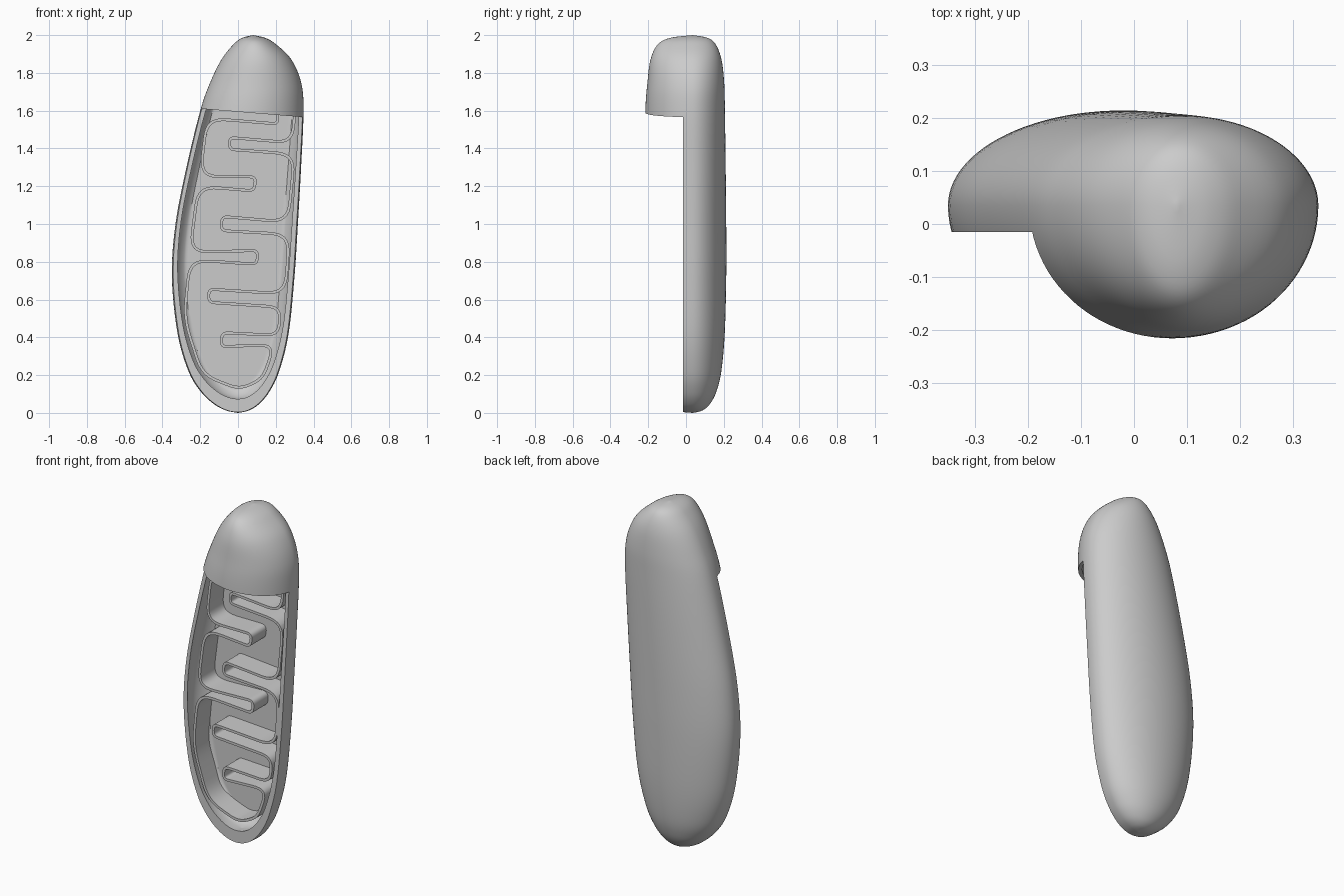
import bpy, bmesh, math
from mathutils import Vector

if "Cube" in bpy.data.objects:
    bpy.data.objects.remove(bpy.data.objects["Cube"])

# Body sections: z, left x, right x, front y, back y
ROWS = [
    (0.0, 0.0, 0.0, 0.035, 0.035),
    (0.012, -0.06, 0.055, -0.07, 0.085),
    (0.045, -0.125, 0.11, -0.12, 0.125),
    (0.11, -0.195, 0.165, -0.165, 0.16),
    (0.22, -0.262, 0.218, -0.19, 0.187),
    (0.42, -0.32, 0.268, -0.205, 0.205),
    (0.72, -0.35, 0.299, -0.21, 0.213),
    (1.0, -0.331, 0.317, -0.213, 0.213),
    (1.3, -0.273, 0.334, -0.215, 0.21),
    (1.6, -0.2, 0.347, -0.215, 0.206),
    (1.75, -0.147, 0.334, -0.204, 0.202),
    (1.87, -0.088, 0.283, -0.188, 0.188),
    (1.95, -0.025, 0.203, -0.15, 0.158),
    (1.985, 0.022, 0.145, -0.085, 0.115),
    (2.0, 0.08, 0.08, 0.035, 0.035),
]
# Folded membrane path in x, z, counter-clockwise from the bottom
FOLDS = [
    (0.01, 0.125), (0.13, 0.18), (0.195, 0.362), (-0.09, 0.35), (-0.085, 0.425),
    (0.215, 0.41), (0.225, 0.56), (-0.155, 0.585), (-0.155, 0.655), (0.25, 0.63),
    (0.272, 0.945), (-0.09, 0.965), (-0.085, 1.04), (0.265, 1.01), (0.3, 1.37),
    (-0.045, 1.395), (-0.045, 1.458), (0.285, 1.43), (0.305, 1.62), (0.22, 1.84),
    (0.06, 1.88), (-0.06, 1.76), (-0.12, 1.61), (0.21, 1.59), (0.21, 1.53),
    (-0.165, 1.56), (-0.2, 1.25), (0.095, 1.25), (0.085, 1.175), (-0.21, 1.2),
    (-0.255, 0.85), (0.105, 0.86), (0.1, 0.787), (-0.255, 0.81), (-0.285, 0.5),
    (-0.19, 0.2),
]
FLOOR = 0.122
MID_Y = 0.035


def link(name, bm):
    bmesh.ops.recalc_face_normals(bm, faces=bm.faces)
    me = bpy.data.meshes.new(name)
    bm.to_mesh(me)
    bm.free()
    ob = bpy.data.objects.new(name, me)
    bpy.context.collection.objects.link(ob)
    return ob


def sections(steps=6):
    out = []
    n = len(ROWS)
    for i in range(n - 1):
        p = [ROWS[min(max(i + k, 0), n - 1)] for k in (-1, 0, 1, 2)]
        for s in range(steps):
            t = s / steps
            out.append([0.5 * (2 * b + (c - a) * t + (2*a - 5*b + 4*c - d) * t*t
                               + (3*b - a - 3*c + d) * t**3) for a, b, c, d in zip(*p)])
    return out[1:]


def loft(name, sx=1.0, sy=1.0, z0=0.0, z1=2.0, ymax=9.0, sides=96):
    bm = bmesh.new()
    rings = []
    fz = lambda z: z0 + z * (z1 - z0) / 2
    for z, xl, xr, yf, yb in sections():
        ring = []
        for k in range(sides):
            a = 2 * math.pi * k / sides
            c, s = math.cos(a), math.sin(a)
            x = (xl + xr) / 2 + sx * (xr - xl) / 2 * c
            y = MID_Y + sy * s * ((yb - MID_Y) if s > 0 else (MID_Y - yf))
            ring.append(bm.verts.new((x, min(y, ymax), fz(z))))
        rings.append(ring)
    for r, q in zip(rings, rings[1:]):
        for k in range(sides):
            j = (k + 1) % sides
            bm.faces.new((r[k], r[j], q[j], q[k]))
    for ring, row in ((rings[0], ROWS[0]), (rings[-1], ROWS[-1])):
        tip = bm.verts.new((row[1], row[3], fz(row[0])))
        for k in range(sides):
            bm.faces.new((ring[k], ring[(k + 1) % sides], tip))
    return link(name, bm)


def boolean(ob, *ops):
    for op, cutter in ops:
        m = ob.modifiers.new("cut", 'BOOLEAN')
        m.operation, m.solver, m.object = op, 'EXACT', cutter
    bpy.context.view_layer.update()
    dg = bpy.context.evaluated_depsgraph_get()
    cut = bpy.data.meshes.new_from_object(ob.evaluated_get(dg))
    ob.modifiers.clear()
    ob.data = cut
    for _, cutter in ops:
        bpy.data.objects.remove(cutter)


def smooth(ob, angle=35):
    bpy.ops.object.select_all(action='DESELECT')
    ob.select_set(True)
    bpy.context.view_layer.objects.active = ob
    bpy.ops.object.shade_smooth_by_angle(angle=math.radians(angle))


# Outer shell, hollowed with a flat floor, front opened below the cap
shell = loft("outer_shell")
cavity = loft("cavity_cutter", 0.93, 0.9, 0.07, 1.965, FLOOR)
bm = bmesh.new()
prof = [(-1, -1), (1, -1), (1, 1.512), (-1, 1.676)]
front = [bm.verts.new((x, -1, z)) for x, z in prof]
back = [bm.verts.new((x, -0.015, z)) for x, z in prof]
bm.faces.new(front)
bm.faces.new(back[::-1])
for k in range(4):
    j = (k + 1) % 4
    bm.faces.new((front[k], front[j], back[j], back[k]))
window = link("window_cutter", bm)
boolean(shell, ('DIFFERENCE', cavity), ('DIFFERENCE', window))
smooth(shell)

# Folded inner membrane: rounded path extruded as a thin wall, trimmed to the shell
pts = [Vector(p) for p in FOLDS]
path = []
for i, p in enumerate(pts):
    a, b = pts[i - 1] - p, pts[(i + 1) % len(pts)] - p
    r = min(0.48 * a.length, 0.48 * b.length, 0.11)
    p0, p1 = p + a.normalized() * r, p + b.normalized() * r
    for s in range(9):
        t = s / 8
        w = 1.25 * t * (1 - t) * 2
        q = p0 * (1 - t) ** 2 + p * w + p1 * t * t
        path.append(q / ((1 - t) ** 2 + w + t * t))
bm = bmesh.new()
loops = []
n = len(path)
for i, p in enumerate(path):
    d = (path[(i + 1) % n] - path[i - 1]).normalized()
    nrm = Vector((-d.y, d.x)) * 0.0075
    o, q = p - nrm, p + nrm
    loops.append([bm.verts.new((v.x, y, v.y)) for v, y in
                  ((o, -0.01), (q, -0.01), (q, FLOOR + 0.004), (o, FLOOR + 0.004))])
for i in range(n):
    u, v = loops[i], loops[(i + 1) % n]
    for k in range(4):
        j = (k + 1) % 4
        bm.faces.new((u[k], u[j], v[j], v[k]))
membrane = link("folded_inner_membrane", bm)
boolean(membrane, ('INTERSECT', loft("trim_cutter", 0.96, 0.94, 0.03, 1.98)))
smooth(membrane, 50)
